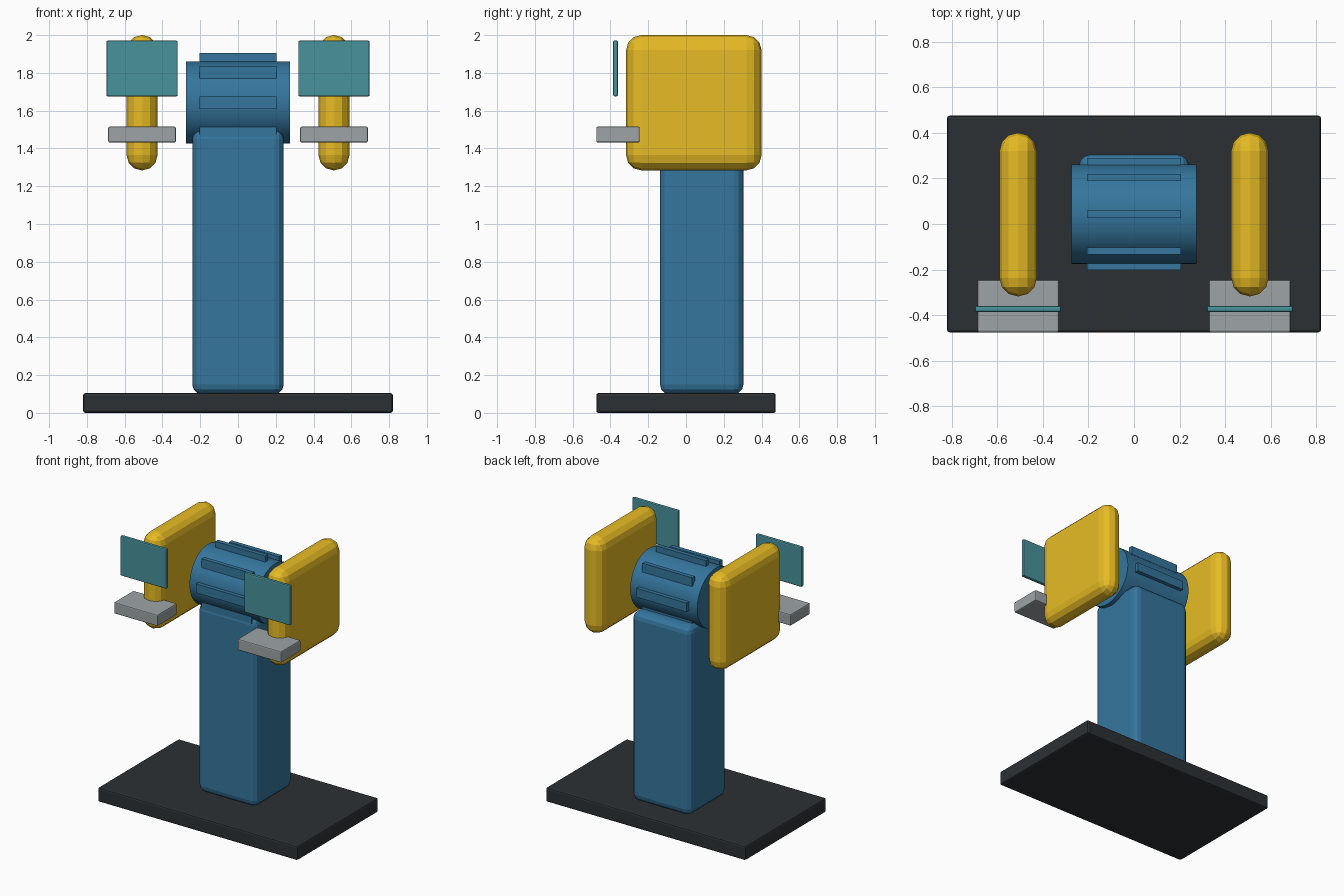
import bpy, math

if "Cube" in bpy.data.objects:
    bpy.data.objects.remove(bpy.data.objects["Cube"])


def material(name, color):
    m = bpy.data.materials.new(name)
    m.diffuse_color = (*color, 1)
    m.use_nodes = True
    m.node_tree.nodes["Principled BSDF"].inputs["Base Color"].default_value = m.diffuse_color
    return m


BLUE = material("blue_paint", (0.035, 0.18, 0.34))
YELLOW = material("yellow_paint", (0.80, 0.50, 0.018))
DARK = material("dark_iron", (0.025, 0.03, 0.034))
TEAL = material("teal_glass", (0.065, 0.29, 0.33))
GREY = material("grey_steel", (0.34, 0.37, 0.38))


def box(name, xr, yr, zr, mat, bevel=0.0, segments=1):
    """Bevelled box given by its x, y and z extents."""
    ranges = (xr, yr, zr)
    bpy.ops.mesh.primitive_cube_add(size=1, location=[(a + b) / 2 for a, b in ranges])
    ob = bpy.context.object
    ob.name = name
    ob.scale = [b - a for a, b in ranges]
    bpy.ops.object.transform_apply(location=False, rotation=False, scale=True)
    ob.data.materials.append(mat)
    if bevel:
        mod = ob.modifiers.new("bevel", "BEVEL")
        mod.width = bevel
        mod.segments = segments
    return ob


# Base plate and pedestal
box("base_plate", (-0.82, 0.82), (-0.475, 0.475), (0, 0.105), DARK, 0.012, 2)
box("pedestal", (-0.242, 0.242), (-0.138, 0.304), (0.1, 1.5), BLUE, 0.05, 3)

# Motor housing
MY, MZ, MR = 0.043, 1.643, 0.218
bpy.ops.mesh.primitive_cylinder_add(vertices=48, radius=MR, depth=0.55,
                                    location=(0, MY, MZ),
                                    rotation=(0, math.pi / 2, 0))
motor = bpy.context.object
motor.name = "motor_housing"
motor.data.materials.append(BLUE)
bpy.ops.object.shade_smooth_by_angle(angle=math.radians(35))

# Cooling fins, upright bars spaced around the motor
for i in range(8):
    a = i * math.pi / 4
    y, z = MY + 0.228 * math.cos(a), MZ + 0.228 * math.sin(a)
    box(f"cooling_fin_{i + 1}", (-0.205, 0.205), (y - 0.016, y + 0.016),
        (z - 0.033, z + 0.033), BLUE)

# Wheel guard, tool rest and eye shield on each side
for side, s in (("left", -1), ("right", 1)):
    cx = s * 0.508

    def span(half):
        return cx - half, cx + half

    box(f"wheel_guard_{side}", span(0.082), (-0.317, 0.4), (1.284, 2.0), YELLOW, 0.08, 3)
    box(f"tool_rest_{side}", span(0.179), (-0.475, -0.245), (1.431, 1.515), GREY, 0.008, 2)
    box(f"eye_shield_{side}", span(0.189), (-0.386, -0.36), (1.676, 1.971), TEAL, 0.008, 2)
